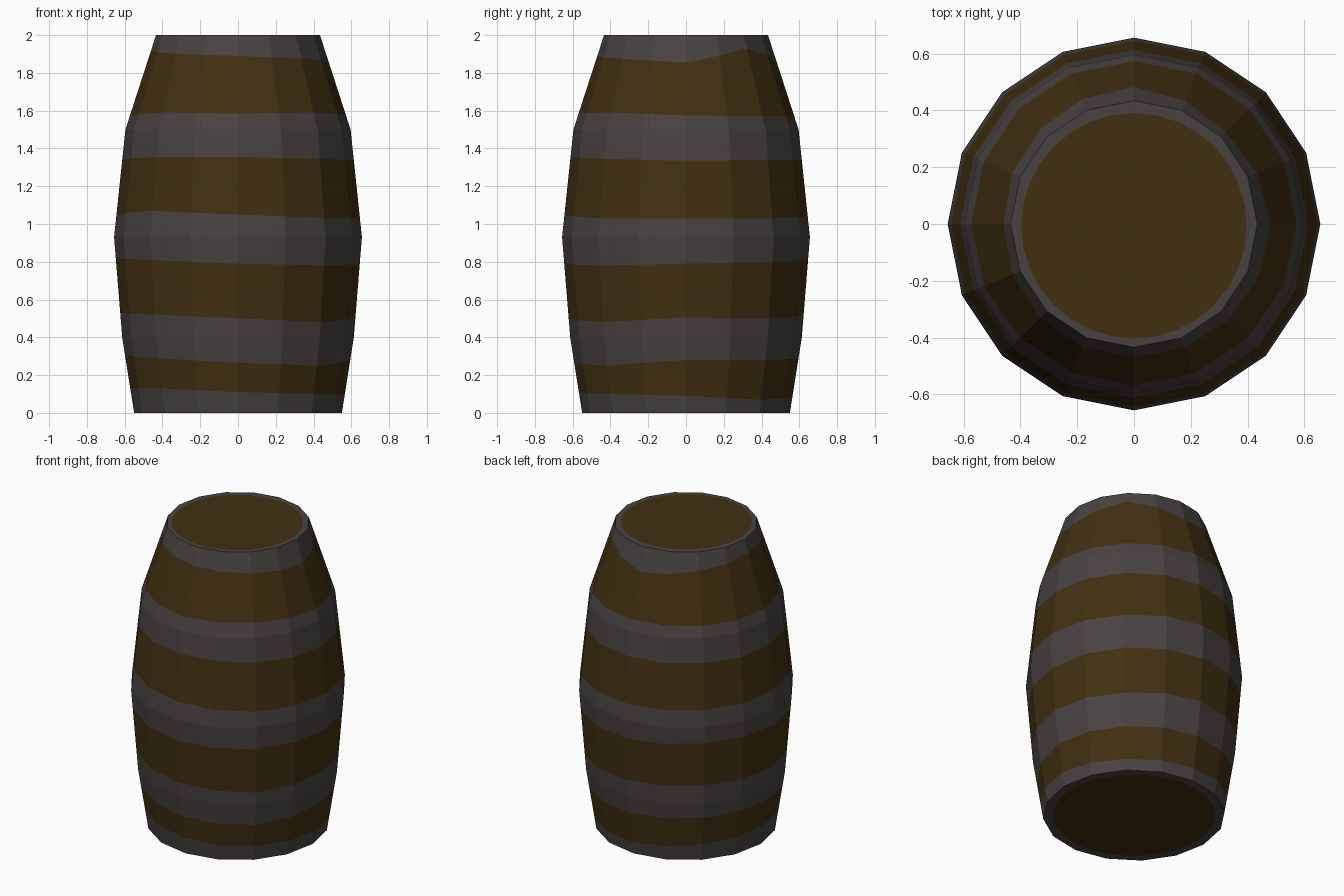
import bpy, bmesh, math

if "Cube" in bpy.data.objects:
    bpy.data.objects.remove(bpy.data.objects["Cube"])

SIDES, SUB = 16, 2
COLS = SIDES * SUB
PROFILE = [(0, .55), (.4, .613), (.93, .656), (1.5, .596), (2, .434)]
# Height of each hoop edge, every 45 degrees starting at the left (-x) through the front
EDGES = [
    (.13, .13, .11, .10, .09, .07, .08, .11),
    (.31, .29, .265, .25, .28, .28, .29, .30),
    (.53, .52, .50, .48, .505, .50, .52, .53),
    (.82, .81, .79, .78, .79, .80, .81, .82),
    (1.05, 1.07, 1.05, 1.03, 1.03, 1.03, 1.04, 1.04),
    (1.34, 1.355, 1.355, 1.345, 1.335, 1.34, 1.34, 1.34),
    (1.57, 1.59, 1.585, 1.59, 1.575, 1.57, 1.57, 1.57),
    (1.92, 1.90, 1.89, 1.875, 1.855, 1.93, 1.85, 1.89),
]


def material(name, rgb):
    m = bpy.data.materials.new(name)
    m.diffuse_color = (*rgb, 1)
    m.use_nodes = True
    m.node_tree.nodes["Principled BSDF"].inputs["Base Color"].default_value = m.diffuse_color
    return m


iron = material("dark_iron", (.066, .055, .055))
wood = material("brown_wood", (.053, .030, .0055))


def radius(z):
    for (z0, r0), (z1, r1) in zip(PROFILE, PROFILE[1:]):
        if z <= z1:
            return r0 + (r1 - r0) * (z - z0) / (z1 - z0)
    return PROFILE[-1][1]


def edge_height(row, i):
    t = i / COLS * 8
    k = int(t)
    return row[k % 8] + (row[(k + 1) % 8] - row[k % 8]) * (t - k)


def direction(i):
    # Point on a unit 16-gon, lying on the flat side between corners
    s, f = divmod(i, SUB)
    f /= SUB
    a, b = [math.pi + math.tau * k / SIDES for k in (s, s + 1)]
    return (math.cos(a) * (1 - f) + math.cos(b) * f,
            math.sin(a) * (1 - f) + math.sin(b) * f)


# Rows: hoop edges plus the corner heights of the profile; flag = starts a colour change
rows = [((z,) * 8, False) for z, r in PROFILE] + [(e, True) for e in EDGES]
rows.sort(key=lambda q: q[0][2])

bm = bmesh.new()
rings = []
for row, _ in rows:
    ring = []
    for i in range(COLS):
        z = edge_height(row, i)
        x, y = direction(i)
        ring.append(bm.verts.new((x * radius(z), y * radius(z), z)))
    rings.append(ring)

# Staves and hoops
colour = 0
for (row, change), lo, hi in zip(rows, rings, rings[1:]):
    if change:
        colour = 1 - colour
    for i in range(COLS):
        j = (i + 1) % COLS
        bm.faces.new((lo[i], lo[j], hi[j], hi[i])).material_index = colour

# Ends: iron rim around a round wooden lid
for ring, r, z, cy in ((rings[0], .492, 0, 0), (rings[-1], .397, 2, -.006)):
    inner = []
    for i in range(COLS):
        a = math.pi + math.tau * i / COLS
        inner.append(bm.verts.new((r * math.cos(a), cy + r * math.sin(a), z)))
    for i in range(COLS):
        j = (i + 1) % COLS
        bm.faces.new((ring[i], ring[j], inner[j], inner[i])).material_index = 0
    bm.faces.new(inner).material_index = 1

bmesh.ops.recalc_face_normals(bm, faces=bm.faces)
mesh = bpy.data.meshes.new("barrel")
bm.to_mesh(mesh)
bm.free()
mesh.materials.append(iron)
mesh.materials.append(wood)
barrel = bpy.data.objects.new("barrel", mesh)
bpy.context.collection.objects.link(barrel)
